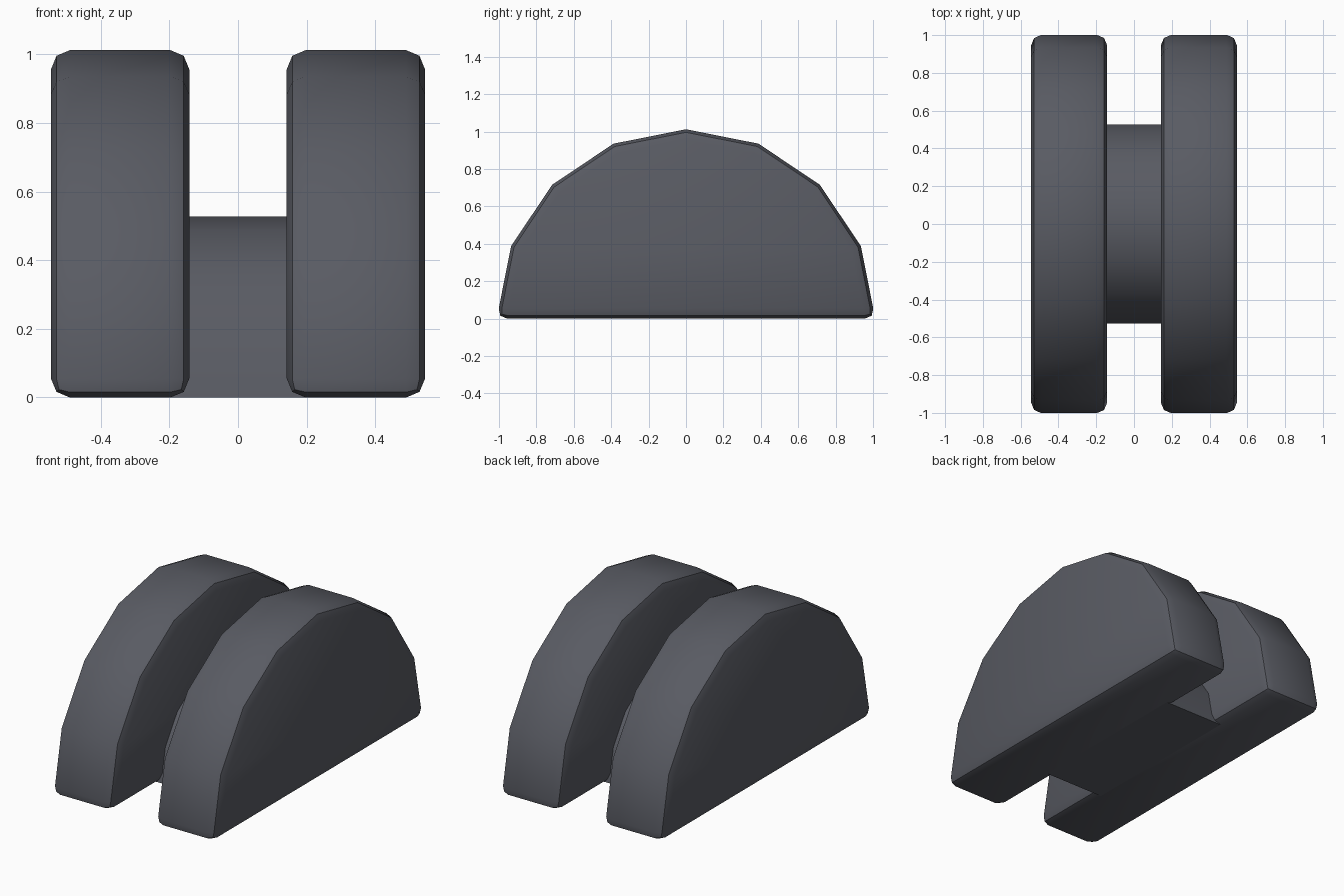
import bpy, bmesh, math

if "Cube" in bpy.data.objects:
    bpy.data.objects.remove(bpy.data.objects["Cube"])

mat = bpy.data.materials.new("dark_slate")
mat.diffuse_color = (0.10, 0.105, 0.125, 1)
mat.use_nodes = True
mat.node_tree.nodes["Principled BSDF"].inputs["Base Color"].default_value = mat.diffuse_color


def half_disc(name, radius, x0, x1, bevel=0.0):
    """Half of a 16-sided disc, flat side down, extruded along x."""
    bm = bmesh.new()
    verts = [bm.verts.new((x0, radius * math.cos(math.pi * i / 8),
                           radius * math.sin(math.pi * i / 8))) for i in range(9)]
    face = bm.faces.new(verts)
    ext = bmesh.ops.extrude_face_region(bm, geom=[face])
    moved = [g for g in ext["geom"] if isinstance(g, bmesh.types.BMVert)]
    bmesh.ops.translate(bm, verts=moved, vec=(x1 - x0, 0, 0))
    bmesh.ops.recalc_face_normals(bm, faces=bm.faces)
    if bevel:
        # round the rims and bottom edges, keep the arc facets
        edges = [e for e in bm.edges if e.calc_face_angle(0) > math.radians(30)]
        bmesh.ops.bevel(bm, geom=edges, offset=bevel, segments=2, profile=0.5,
                        affect='EDGES', clamp_overlap=True)
    me = bpy.data.meshes.new(name)
    bm.to_mesh(me)
    bm.free()
    me.materials.append(mat)
    ob = bpy.data.objects.new(name, me)
    bpy.context.collection.objects.link(ob)
    bpy.ops.object.select_all(action='DESELECT')
    ob.select_set(True)
    bpy.context.view_layer.objects.active = ob
    bpy.ops.object.shade_smooth_by_angle(angle=math.radians(30))
    return ob


# Two outer half discs
half_disc("left_half_disc", 1.012, -0.545, -0.142, 0.055)
half_disc("right_half_disc", 1.012, 0.142, 0.545, 0.055)

# Smaller connecting hub between them
half_disc("hub", 0.528, -0.2, 0.2)
